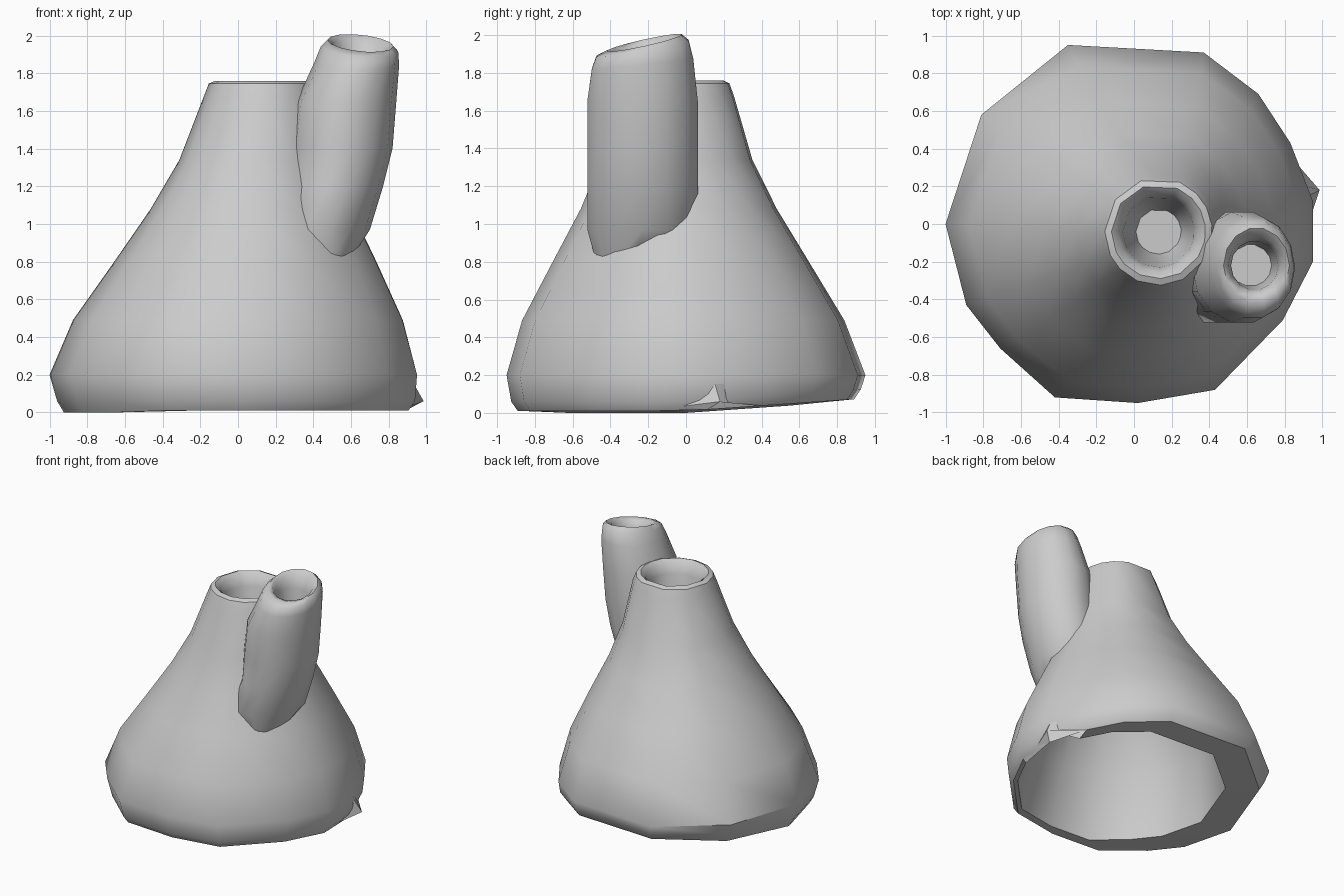
import bpy, bmesh, math


def loft(name, rings, angle):
    """Skin a stack of equal-length vertex rings and close both ends."""
    bm = bmesh.new()
    rows = [[bm.verts.new(p) for p in ring] for ring in rings]
    n = len(rows[0])
    for a, b in zip(rows, rows[1:]):
        for i in range(n):
            j = (i + 1) % n
            bm.faces.new((a[i], a[j], b[j], b[i]))
    bm.faces.new(rows[0])
    bm.faces.new(rows[-1])
    bmesh.ops.recalc_face_normals(bm, faces=bm.faces)
    mesh = bpy.data.meshes.new(name)
    bm.to_mesh(mesh)
    bm.free()
    obj = bpy.data.objects.new(name, mesh)
    bpy.context.collection.objects.link(obj)
    bpy.ops.object.select_all(action='DESELECT')
    obj.select_set(True)
    bpy.context.view_layer.objects.active = obj
    bpy.ops.object.shade_smooth_by_angle(angle=math.radians(angle))
    return obj


# irregular footprint of the mountain, anticlockwise
foot = [(0.95, 0.12), (0.83, 0.43), (0.66, 0.69), (0.37, 0.91), (-0.35, 0.95),
        (-0.81, 0.58), (-1.0, 0.0), (-0.89, -0.43), (-0.71, -0.66),
        (-0.42, -0.92), (0.02, -0.95), (0.43, -0.88), (0.79, -0.51), (0.95, -0.2)]
polar = [(math.atan2(y, x + 0.025), math.hypot(x + 0.025, y) / 0.96) for x, y in foot]


def foot_ring(cx, cy, r, z, weight, tilt=0.0):
    ring = []
    for a, f in polar:
        k = r * (1 + weight * (f - 1))
        x, y = cx + k * math.cos(a), cy + k * math.sin(a)
        ring.append((x, y, z + tilt * max(0.0, y)))
    return ring


# crater floor, crater wall, rim, outer slope, base lip, inner cavity
profile = [
    (0.13, -0.04, 0.12, 1.36, 0), (0.13, -0.04, 0.17, 1.52, 0),
    (0.13, -0.04, 0.19, 1.66, 0), (0.13, -0.04, 0.215, 1.73, 0),
    (0.13, -0.04, 0.25, 1.76, 0), (0.13, -0.04, 0.285, 1.745, 0),
    (0.13, -0.04, 0.31, 1.68, 0), (0.10, -0.04, 0.41, 1.34, 0.2),
    (0.07, -0.03, 0.53, 1.08, 0.4), (0.04, -0.02, 0.69, 0.80, 0.6),
    (0.0, -0.01, 0.865, 0.49, 0.8), (-0.025, 0, 0.96, 0.2, 1),
    (-0.01, 0, 0.935, 0.06, 1), (-0.01, 0, 0.90, 0.01, 1),
    (0.08, -0.06, 0.76, 0.01, 1), (0.05, -0.03, 0.68, 0.5, 0.8),
    (0.07, -0.03, 0.46, 0.9, 0.4), (0.10, -0.04, 0.18, 1.25, 0),
]
rings = [foot_ring(cx, cy, r, z, w, 0.07 if z < 0.07 else 0)
         for cx, cy, r, z, w in profile]
rings[13] = [(x, y, max(0, z - 0.01 if x < -0.5 else z)) for x, y, z in rings[13]]
rings[14][0] = (0.985, 0.18, 0.06)   # stray corner of the base lip
loft("mountain", rings, 40)

# side chimney: leaning tube with a rounded mouth and a blind bore
N = 14
tube = [
    # cx, cy, rx, ry, z, tilt of mouth
    (0.46, -0.28, 0.13, 0.20, 0.80, 0), (0.43, -0.23, 0.27, 0.30, 0.97, 0),
    (0.52, -0.23, 0.25, 0.30, 1.2, 0), (0.55, -0.23, 0.27, 0.30, 1.4, 0),
    (0.575, -0.23, 0.265, 0.30, 1.65, 0), (0.63, -0.23, 0.225, 0.275, 1.85, 0.1),
    (0.645, -0.23, 0.205, 0.25, 1.93, 0.17), (0.65, -0.22, 0.175, 0.20, 1.96, 0.22),
    (0.645, -0.22, 0.145, 0.155, 1.94, 0.2), (0.64, -0.22, 0.125, 0.13, 1.86, 0.1),
    (0.62, -0.22, 0.11, 0.11, 1.6, 0),
]
loft("chimney", [[(cx + rx * math.cos(t), cy + ry * math.sin(t),
                   z + tilt * ry * math.sin(t) - 0.08 * tilt * math.cos(t))
                  for t in (2 * math.pi * i / N for i in range(N))]
                 for cx, cy, rx, ry, z, tilt in tube], 60)
